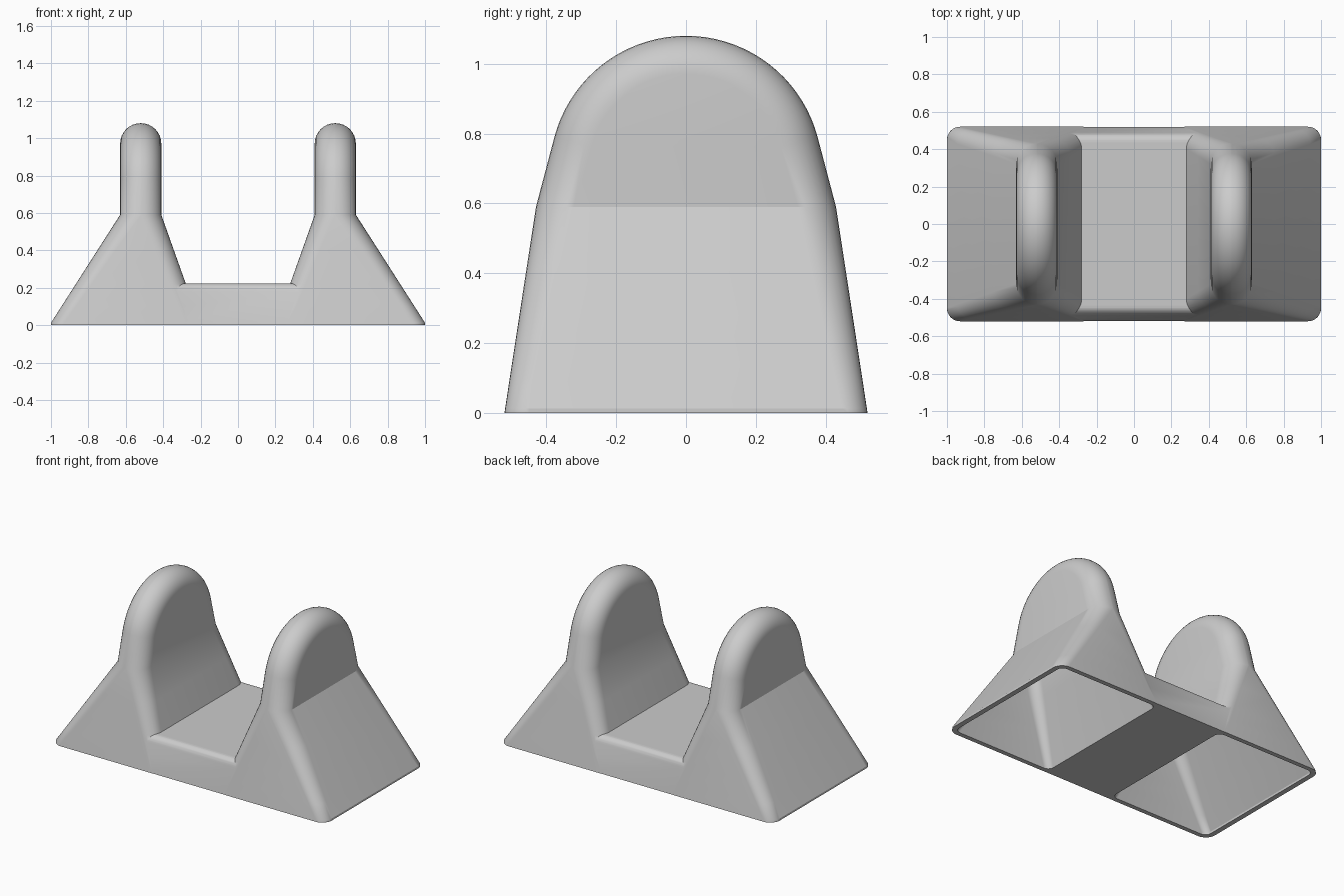
import bpy, bmesh
from math import sin, cos, pi, radians

cube = bpy.data.objects.get("Cube")
if cube:
    bpy.data.objects.remove(cube, do_unlink=True)

KNEE = 0.59  # height where the sloping foot becomes the upright fin

grey = bpy.data.materials.new("plain_grey")
grey.use_nodes = True
colour = (0.6, 0.6, 0.6, 1)
grey.diffuse_color = colour
grey.node_tree.nodes["Principled BSDF"].inputs["Base Color"].default_value = colour


def finish(name, bm):
    bmesh.ops.remove_doubles(bm, verts=bm.verts, dist=1e-5)
    bmesh.ops.recalc_face_normals(bm, faces=bm.faces)
    mesh = bpy.data.meshes.new(name)
    bm.to_mesh(mesh)
    bm.free()
    mesh.materials.append(grey)
    obj = bpy.data.objects.new(name, mesh)
    bpy.context.collection.objects.link(obj)
    return obj


def arch_outline(low):
    """Side outline as (y, z, normal_y, normal_z), over the arch from back to front."""
    heights = [low] + [h for h in (0.0, 0.013, 0.1, 0.22, 0.4, KNEE) if h > low]
    half = [(0.52 - 0.153 * z, z, 1, 0) for z in heights]
    steps = 18
    for i in range(steps + 1):
        a = radians(15 + 75 * i / steps)
        half.append((0.39 * cos(a), 0.69 + 0.39 * sin(a), cos(a), sin(a)))
    return half + [(-y, z, -ny, nz) for y, z, ny, nz in reversed(half[:-1])]


def fin(name, side, wall=0.0, low=0.0):
    """Rounded fin on a flared foot; wall shrinks it to make the hollow."""
    bm = bmesh.new()
    rows, arc = [], 8
    for y, z, ny, nz in arch_outline(low):
        x_in = min(0.41, 0.2 + 0.356 * z) + wall * 1.4
        x_out = max(0.63, min(1.0, 1.008 - 0.64 * z)) - wall * 1.1
        r = 0.07 + 0.039 * min(max(z, 0) / KNEE, 1) - wall
        r = min(r, (x_out - x_in) / 2 - 0.001)
        row = []
        for cx, start in ((x_in + r, pi), (x_out - r, pi / 2)):
            for k in range(arc + 1):
                a = start - pi / 2 * k / arc
                off = r * sin(a) - r - wall
                row.append(bm.verts.new((side * (cx + r * cos(a)), y + ny * off, z + nz * off)))
        rows.append(row)
    n = len(rows)
    # rounded rim
    for a, b in zip(rows, rows[1:]):
        for k in range(len(a) - 1):
            bm.faces.new((a[k], a[k + 1], b[k + 1], b[k]))
    # flat inner and outer sides
    for k in (0, -1):
        for i in range(n // 2):
            quad = [rows[i][k], rows[i + 1][k], rows[n - 2 - i][k], rows[n - 1 - i][k]]
            bm.faces.new(list(dict.fromkeys(quad)))
    # underside
    bm.faces.new(rows[0] + rows[-1][::-1])
    return finish(name, bm)


def bridge_block(name):
    """Low block between the feet with softened long edges."""
    half = [(0.519, 0)]
    r = 0.05
    for k in range(7):
        a = radians(8 + 82 * k / 6)
        half.append((0.439 + r * cos(a), 0.173 + r * sin(a)))
    profile = half + [(-y, z) for y, z in reversed(half)]
    bm = bmesh.new()
    ends = [[bm.verts.new((x, y, z)) for y, z in profile] for x in (-0.36, 0.36)]
    for end in ends:
        bm.faces.new(end)
    for k in range(len(profile)):
        j = (k + 1) % len(profile)
        bm.faces.new((ends[0][k], ends[0][j], ends[1][j], ends[1][k]))
    return finish(name, bm)


def combine(target, tool, operation):
    mod = target.modifiers.new(operation.lower(), "BOOLEAN")
    mod.operation, mod.object, mod.solver = operation, tool, "EXACT"
    bpy.context.view_layer.objects.active = target
    bpy.ops.object.modifier_apply(modifier=mod.name)
    bpy.data.objects.remove(tool, do_unlink=True)


# join the two fins to the block, then hollow the fins from below
body = bridge_block("cradle_body")
for side in (-1, 1):
    combine(body, fin("fin", side), "UNION")
for side in (-1, 1):
    combine(body, fin("hollow", side, wall=0.03, low=-0.05), "DIFFERENCE")

bpy.ops.object.select_all(action="DESELECT")
body.select_set(True)
bpy.context.view_layer.objects.active = body
bpy.ops.object.shade_smooth_by_angle(angle=radians(30))
